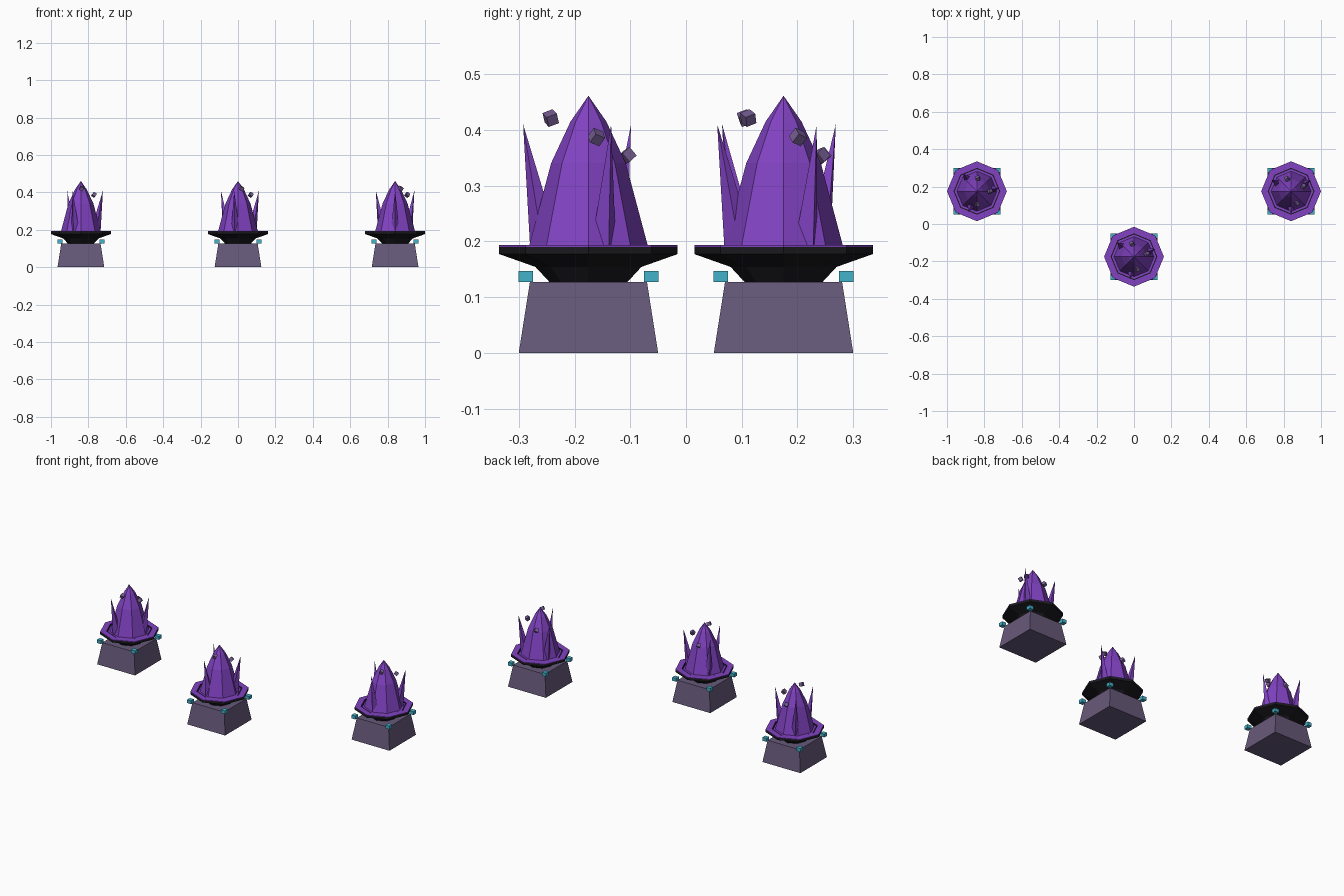
import bpy, bmesh
from math import sin, cos, pi, radians
from mathutils import Vector, Matrix

cube = bpy.data.objects.get("Cube")
if cube:
    bpy.data.objects.remove(cube, do_unlink=True)


def material(name, rgb):
    m = bpy.data.materials.new(name)
    m.use_nodes = True
    m.diffuse_color = (*rgb, 1)
    m.node_tree.nodes["Principled BSDF"].inputs["Base Color"].default_value = (*rgb, 1)
    return m


STONE = material("grey_purple_stone", (0.135, 0.10, 0.195))
BLACK = material("black_bowl", (0.010, 0.010, 0.013))
PURPLE = material("crystal_purple", (0.22, 0.055, 0.54))
CYAN = material("cyan_gem", (0.055, 0.45, 0.60))
ROCK = material("pale_purple_rock", (0.18, 0.11, 0.29))


def finish(name, bm, mats, location):
    bmesh.ops.recalc_face_normals(bm, faces=bm.faces)
    mesh = bpy.data.meshes.new(name)
    bm.to_mesh(mesh)
    bm.free()
    for m in mats:
        mesh.materials.append(m)
    obj = bpy.data.objects.new(name, mesh)
    obj.location = location
    bpy.context.collection.objects.link(obj)
    return obj


def lathe(name, profile, mats, location, sides=8, turn=0.0, bands=()):
    """Faceted revolve; bands gives a material index per profile segment."""
    bm = bmesh.new()
    rings = []
    for r, z in profile:
        if r == 0:
            rings.append([bm.verts.new((0, 0, z))] * sides)
        else:
            angles = [turn + 2 * pi * i / sides for i in range(sides)]
            rings.append([bm.verts.new((r * cos(a), r * sin(a), z)) for a in angles])
    for k in range(len(rings) - 1):
        for i in range(sides):
            j = (i + 1) % sides
            corners = [rings[k][i], rings[k][j], rings[k + 1][j], rings[k + 1][i]]
            face = bm.faces.new(list(dict.fromkeys(corners)))
            face.material_index = bands[k] if bands else 0
    return finish(name, bm, mats, location)


def block(name, size, mat, location):
    bm = bmesh.new()
    bmesh.ops.create_cube(bm, size=1)
    bmesh.ops.scale(bm, vec=size, verts=bm.verts)
    return finish(name, bm, [mat], location)


def spike(name, angle, origin):
    """Slim four-sided shard leaning out from the crystal."""
    bm = bmesh.new()
    base = [bm.verts.new((0.078 + 0.028 * cos(a), 0.024 * sin(a), 0.185))
            for a in (0, pi / 2, pi, -pi / 2)]
    tip = bm.verts.new((0.119, 0, 0.41))
    for i in range(4):
        bm.faces.new((base[i], base[(i + 1) % 4], tip))
    bm.faces.new(base)
    bmesh.ops.rotate(bm, verts=bm.verts, matrix=Matrix.Rotation(angle, 3, 'Z'))
    return finish(name, bm, [PURPLE], origin)


BASE = [(0, 0), (0.125 * 2 ** 0.5, 0), (0.105 * 2 ** 0.5, 0.127), (0, 0.127)]
BOWL = [(0, 0.127), (0.07, 0.127), (0.095, 0.154), (0.16, 0.177), (0.16, 0.190),
        (0.16, 0.193), (0.125, 0.193), (0.125, 0.186), (0.119, 0.186),
        (0.119, 0.190), (0, 0.190)]
BOWL_BANDS = [0, 0, 0, 0, 1, 1, 0, 0, 1, 1]
CRYSTAL = [(0.107, 0.190), (0.067, 0.34), (0.032, 0.415), (0, 0.461)]
# Floating rock angle and height
ROCKS = [(-75, 0.421), (12, 0.387), (98, 0.353)]


def tower(prefix, x, y, turn):
    origin = Vector((x, y, 0))
    lathe(prefix + "_stone_base", BASE, [STONE], origin, sides=4, turn=pi / 4)
    lathe(prefix + "_bowl", BOWL, [BLACK, PURPLE], origin, bands=BOWL_BANDS)
    lathe(prefix + "_main_crystal", CRYSTAL, [PURPLE], origin)

    # Gems over the base corners
    for sx in (-1, 1):
        for sy in (-1, 1):
            block(prefix + "_corner_gem", (0.026, 0.026, 0.02), CYAN,
                  origin + Vector((sx * 0.1125, sy * 0.1125, 0.137)))

    # Three shards around the crystal
    for i in range(3):
        spike(prefix + "_shard", radians(20 + 120 * i + turn), origin)

    # Tilted rocks floating beside the tip
    for i, (deg, z) in enumerate(ROCKS):
        a = radians(deg + turn)
        rock = block(prefix + "_floating_rock", (0.02, 0.02, 0.02), ROCK,
                     origin + Vector((0.07 * cos(a), 0.07 * sin(a), z)))
        rock.rotation_euler = (radians(-25), radians(20 + 15 * i), a)


tower("right", -0.84, 0.175, -12)
tower("middle", 0, -0.175, 0)
tower("left", 0.84, 0.175, 10)
